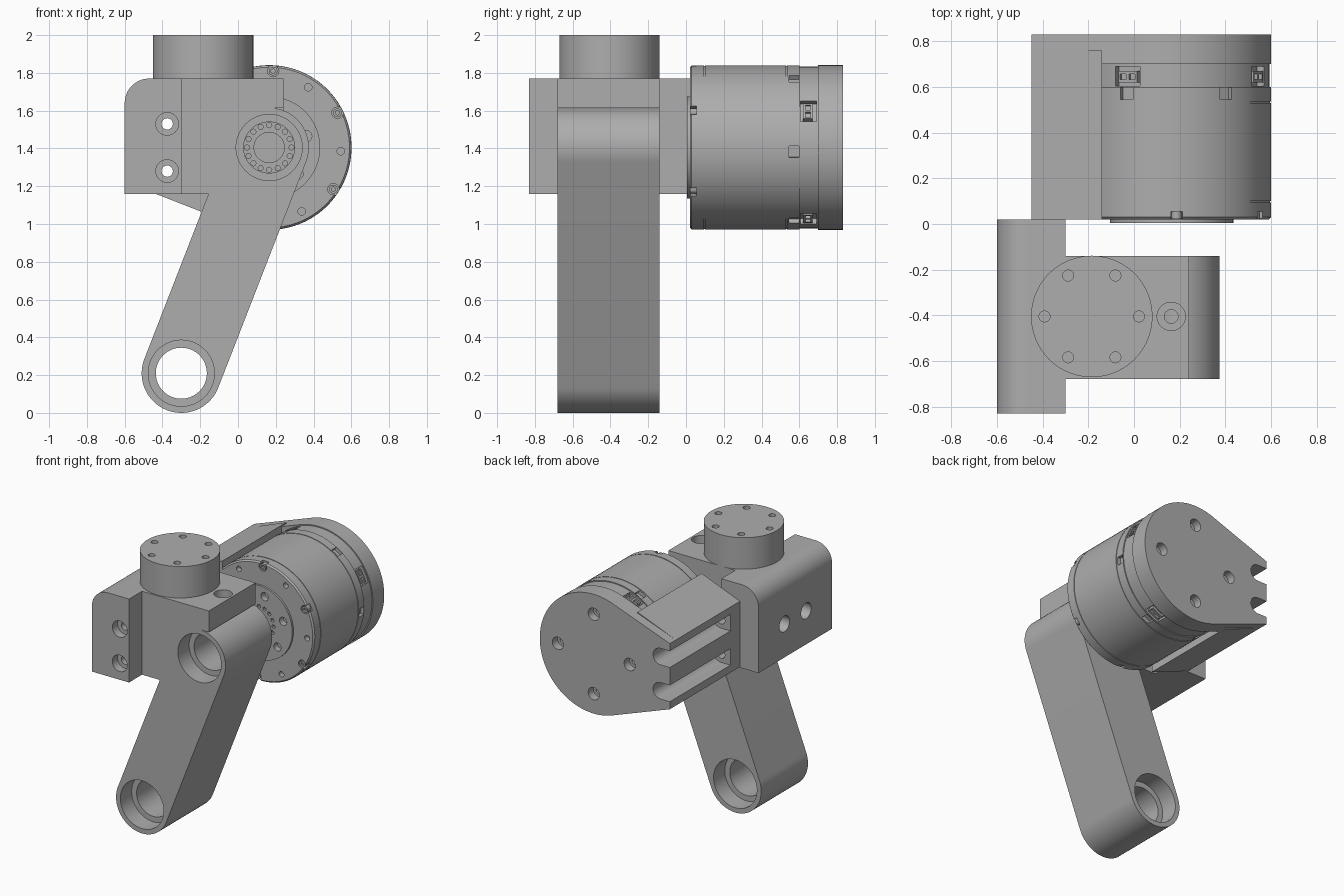
import bpy, bmesh, math
from mathutils import Matrix, Vector

cube = bpy.data.objects.get("Cube")
if cube:
    bpy.data.objects.remove(cube)

grey = bpy.data.materials.new("plain grey")
grey.use_nodes = True
COLOUR = (0.42, 0.42, 0.42, 1)
grey.diffuse_color = COLOUR
grey.node_tree.nodes["Principled BSDF"].inputs["Base Color"].default_value = COLOUR

AX, AZ = 0.165, 1.405        # motor and upper bearing axis
LX, LZ = -0.30, 0.21         # lower bearing axis
TILT = math.atan2(AX - LX, AZ - LZ)
BOLT_Z = (AZ - 0.125, AZ + 0.125)
TURN = {"x": Matrix.Rotation(math.pi / 2, 4, "Y"),
        "y": Matrix.Rotation(math.pi / 2, 4, "X"),
        "z": Matrix.Identity(4)}


def finish(bm, name):
    bmesh.ops.recalc_face_normals(bm, faces=bm.faces)
    mesh = bpy.data.meshes.new(name)
    bm.to_mesh(mesh)
    bm.free()
    mesh.materials.append(grey)
    obj = bpy.data.objects.new(name, mesh)
    bpy.context.collection.objects.link(obj)
    return obj


def prism(name, outline, y0, y1):
    """Extrude an x-z outline along y."""
    bm = bmesh.new()
    face = bm.faces.new([bm.verts.new((x, y0, z)) for x, z in outline])
    out = bmesh.ops.extrude_face_region(bm, geom=[face])
    verts = [v for v in out["geom"] if isinstance(v, bmesh.types.BMVert)]
    bmesh.ops.translate(bm, verts=verts, vec=(0, y1 - y0, 0))
    return finish(bm, name)


def box(x0, x1, y0, y1, z0, z1):
    return prism("cutter", [(x0, z0), (x1, z0), (x1, z1), (x0, z1)], y0, y1)


def rod(axis, start, length, r, name="cutter", sides=32):
    """Cylinder running from start along the positive axis."""
    bm = bmesh.new()
    step = Vector([length / 2 if a == axis else 0 for a in "xyz"])
    bmesh.ops.create_cone(bm, cap_ends=True, segments=sides, radius1=r, radius2=r,
                          depth=length, matrix=Matrix.Translation(Vector(start) + step) @ TURN[axis])
    return finish(bm, name)


def lathe(name, profile, x, z, steps=96):
    """Spin (radius, y) points round a y axis."""
    bm = bmesh.new()
    vs = [bm.verts.new((x + r, y, z)) for r, y in profile]
    es = [bm.edges.new(p) for p in zip(vs, vs[1:])]
    bmesh.ops.spin(bm, geom=vs + es, cent=(x, 0, z), axis=(0, 1, 0), dvec=(0, 0, 0),
                   angle=math.tau, steps=steps)
    bmesh.ops.remove_doubles(bm, verts=bm.verts, dist=1e-5)
    return finish(bm, name)


def combine(obj, others, operation="DIFFERENCE"):
    bpy.context.view_layer.objects.active = obj
    for other in others:
        mod = obj.modifiers.new("combine", "BOOLEAN")
        mod.operation, mod.solver, mod.object = operation, "EXACT", other
        bpy.ops.object.modifier_apply(modifier=mod.name)
        bpy.data.objects.remove(other)


def arc(cx, cz, r, a0, a1, n=32):
    return [(cx + r * math.cos(a0 + (a1 - a0) * i / n),
             cz + r * math.sin(a0 + (a1 - a0) * i / n)) for i in range(n + 1)]


def around(r, degrees):
    a = math.radians(degrees)
    return AX + r * math.cos(a), AZ + r * math.sin(a)


def turned(obj, degrees):
    """Rotate a piece made at the +x side round the motor axis."""
    centre = Matrix.Translation((AX, 0, AZ))
    obj.data.transform(centre @ Matrix.Rotation(-math.radians(degrees), 4, "Y") @ centre.inverted())
    return obj


# Link: head block and slanted arm in one outline
R = 0.21
foot_x = LX - R / math.cos(TILT) + (1.16 - LZ) * math.tan(TILT)
outline = [(-0.31, 1.16), (-0.31, 1.77), (0.24, 1.77), (0.24, AZ + R)]
outline += arc(AX, AZ, R, math.pi / 2, -TILT)
outline += arc(LX, LZ, R, -TILT, -TILT - math.pi, 48)
outline += [(foot_x, 1.16)]
link = prism("link_arm", outline, -0.68, -0.14)
cuts = []
for x, z in ((AX, AZ), (LX, LZ)):
    cuts += [rod("y", (x, -0.8, z), 0.8, 0.135, sides=64),
             rod("y", (x, -0.75, z), 0.2, 0.175, sides=64),
             rod("y", (x, -0.27, z), 0.2, 0.175, sides=64)]
cuts += [rod("z", (0.163, -0.405, 1.45), 0.4, 0.03), rod("z", (0.163, -0.405, 1.69), 0.2, 0.062)]
combine(link, cuts)

# Side clamp with rounded upper edge and bolt holes
outline = [(-0.3, 1.16), (-0.6, 1.16)] + arc(-0.47, 1.64, 0.13, math.pi, math.pi / 2, 16) + [(-0.3, 1.77)]
clamp = prism("side_clamp", outline, -0.83, 0.02)
cuts = []
for z in BOLT_Z:
    cuts += [rod("y", (-0.375, -0.9, z), 1, 0.03), rod("y", (-0.375, -0.9, z), 0.13, 0.06)]
cuts += [rod("x", (-0.7, y, AZ), 0.32, 0.058) for y in (-0.28, -0.53)]
combine(clamp, cuts)

# Round top boss with six screw holes
boss = rod("z", (-0.185, -0.405, 1.76), 0.24, 0.266, "top_boss", 96)
combine(boss, [rod("z", (-0.185 + 0.207 * math.cos(k * math.pi / 3),
                         -0.405 + 0.207 * math.sin(k * math.pi / 3), 1.88), 0.2, 0.024, sides=20)
               for k in range(6)])

# Motor mount: back plate, stem and screwdriver slots
MR = 0.436
tangent = math.pi / 2 + TILT
edge = [(-0.45, AZ - 0.24), (-0.45, AZ + 0.24)]
mount = prism("motor_mount", edge + arc(AX, AZ, MR, tangent, -tangent, 80), 0.70, 0.83)
stem = prism("stem", edge + [(-0.14, AZ + 0.361), (-0.14, AZ - 0.361)], 0.02, 0.76)
combine(mount, [stem], "UNION")
cuts = []
for z in BOLT_Z:
    cuts += [rod("y", (-0.375, -0.1, z), 0.5, 0.03), rod("y", (-0.375, 0.13, z), 0.9, 0.06),
             box(-0.6, -0.375, 0.13, 1.0, z - 0.06, z + 0.06)]
for k in range(4):
    x, z = around(0.29, 90 * k)
    cuts += [rod("y", (x, 0.77, z), 0.2, 0.045), rod("y", (x, 0.74, z), 0.2, 0.024)]
combine(mount, cuts)

# Motor body with output flange and seam grooves
profile = [(0, 0.15), (0.08, 0.15), (0.08, 0.005), (0.27, 0.005), (0.27, 0.02), (0.425, 0.02), (0.435, 0.03)]
for seam in (0.095, 0.53):
    profile += [(0.435, seam), (0.431, seam), (0.431, seam + 0.006), (0.435, seam + 0.006)]
profile += [(0.435, 0.6), (0.428, 0.6), (0.428, 0.72), (0, 0.72)]
motor = lathe("motor_body", profile, AX, AZ)
cuts = []
for k in range(6):
    x, z = around(0.405, 27 + 60 * k)
    cuts += [rod("y", (x, 0, z), 0.05, 0.03, sides=20),
             turned(box(AX + 0.41, AX + 0.5, 0.025, 0.055, AZ - 0.025, AZ + 0.025), 27 + 60 * k)]
    x, z = around(0.38, -3 + 60 * k)
    cuts.append(rod("y", (x, 0, z), 0.06, 0.02, sides=20))
    x, z = around(0.205, 17 + 60 * k)
    cuts.append(rod("y", (x, -0.1, z), 0.15, 0.03, sides=20))
    cuts.append(turned(box(AX + 0.41, AX + 0.5, 0.545, 0.598, AZ - 0.03, AZ + 0.03), -3 + 60 * k))
for k in range(16):
    x, z = around(0.118, 22.5 * k)
    cuts.append(rod("y", (x, -0.1, z), 0.13, 0.014, sides=8))
for a in (27, 117, -63):
    cuts.append(turned(box(AX + 0.39, AX + 0.5, 0.605, 0.69, AZ - 0.06, AZ + 0.06), a))
combine(motor, cuts)

# Cable sockets and flange bolts
for i, a in enumerate((27, 117, -63)):
    socket = turned(box(AX + 0.38, AX + 0.425, 0.62, 0.67, AZ - 0.045, AZ + 0.045), a)
    socket.name = f"cable_socket_{i + 1}"
    combine(socket, [turned(box(AX + 0.41, AX + 0.5, 0.632, 0.658, AZ + s - 0.015, AZ + s + 0.015), a)
                     for s in (-0.022, 0.022)])
for k in range(6):
    x, z = around(0.405, 27 + 60 * k)
    bolt = rod("y", (x, 0.022, z), 0.035, 0.023, f"flange_bolt_{k + 1}", 20)
    combine(bolt, [rod("y", (x, 0, z), 0.035, 0.012, sides=6)])

# Smooth curved faces, keep machined edges crisp
for obj in list(bpy.context.scene.objects):
    obj.select_set(obj.type == "MESH")
bpy.context.view_layer.objects.active = link
bpy.ops.object.shade_smooth_by_angle(angle=math.radians(25))
